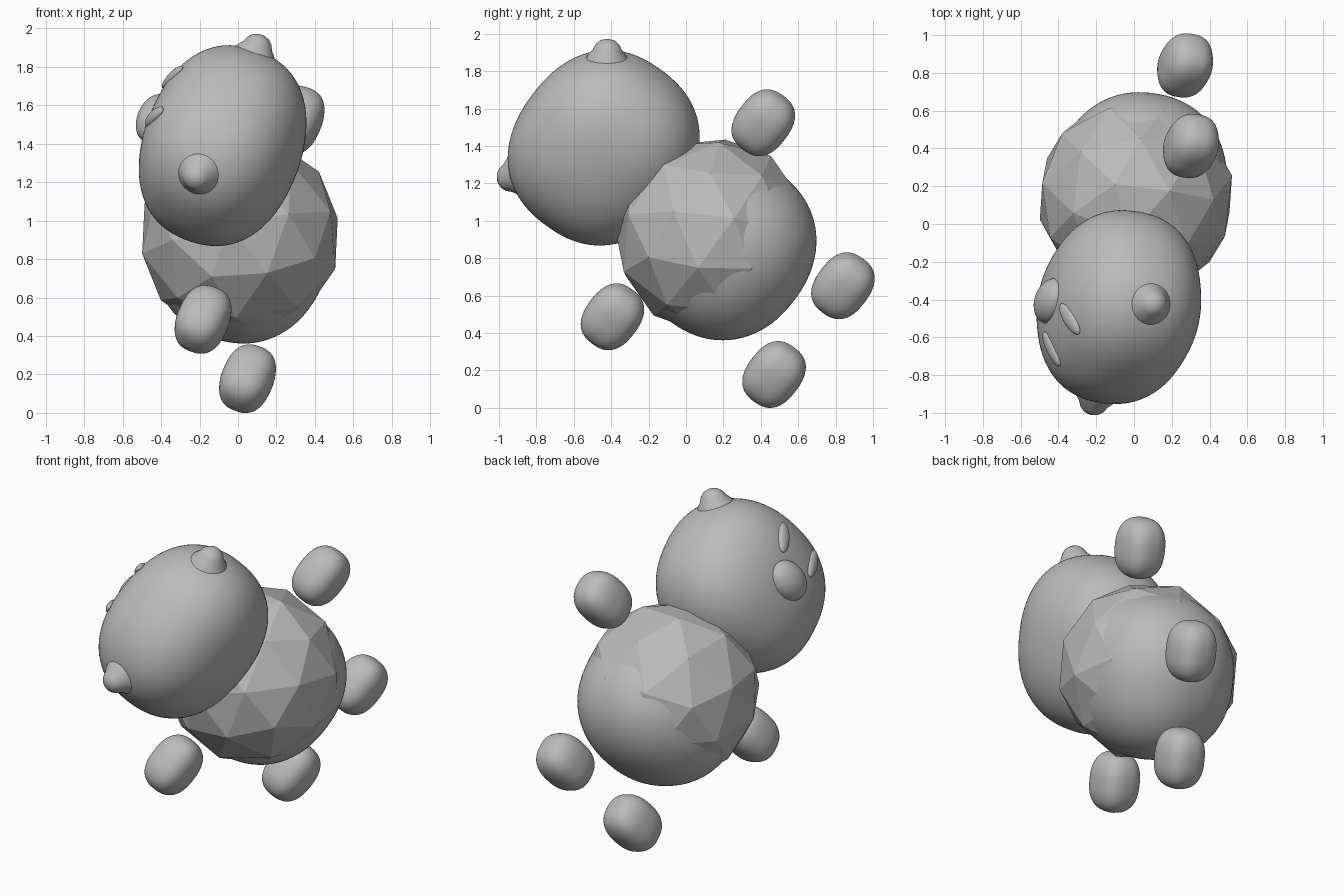
import bpy, bmesh
from mathutils import Vector, Matrix

cube = bpy.data.objects.get("Cube")
if cube:
    bpy.data.objects.remove(cube)

clay = bpy.data.materials.new("grey_clay")
clay.use_nodes = True
clay.diffuse_color = (0.5, 0.5, 0.5, 1)
clay.node_tree.nodes["Principled BSDF"].inputs["Base Color"].default_value = (0.5, 0.5, 0.5, 1)

# Tumbling figure's own axes: x = its left, y = its back, z = its crown
LEFT = Vector((-0.345, -0.575, -0.74)).normalized()
CROWN = Vector((0.08, -0.80, 0.59))
CROWN = (CROWN - LEFT * CROWN.dot(LEFT)).normalized()
POSE = Matrix((LEFT, CROWN.cross(LEFT), CROWN)).transposed()
HEAD = Vector((-0.08, -0.44, 1.39))


def finish(name, bm, centre, rot, smooth=True):
    bmesh.ops.recalc_face_normals(bm, faces=bm.faces)
    mesh = bpy.data.meshes.new(name)
    bm.to_mesh(mesh)
    bm.free()
    mesh.materials.append(clay)
    for f in mesh.polygons:
        f.use_smooth = smooth
    ob = bpy.data.objects.new(name, mesh)
    ob.matrix_world = Matrix.Translation(centre) @ rot.to_4x4()
    bpy.context.collection.objects.link(ob)
    return ob


def blob(name, centre, size, power=2.0, rot=POSE):
    """Rounded form between an ellipsoid (power 2) and a soft box."""
    bm = bmesh.new()
    bmesh.ops.create_icosphere(bm, subdivisions=5, radius=1)
    for v in bm.verts:
        v.co /= sum(abs(c) ** power for c in v.co) ** (1 / power)
        v.co = Vector(c * s for c, s in zip(v.co, size))
    return finish(name, bm, centre, rot)


def lathe(name, profile, centre, rot):
    """Spin (radius, height) points around the local z axis."""
    bm = bmesh.new()
    verts = [bm.verts.new((r, 0, h)) for r, h in profile]
    edges = [bm.edges.new(pair) for pair in zip(verts, verts[1:])]
    bmesh.ops.spin(bm, geom=verts + edges, axis=(0, 0, 1), cent=(0, 0, 0),
                   angle=6.283185, steps=24)
    bmesh.ops.remove_doubles(bm, verts=bm.verts, dist=0.0005)
    return finish(name, bm, centre, rot)


def aim(direction):
    """Pose-space rotation whose z axis points along a direction."""
    return POSE @ Vector(direction).to_track_quat('Z', 'Y').to_matrix()


# Head and muzzle
blob("head", HEAD, (0.52, 0.405, 0.475), 2.3)
blob("muzzle", HEAD + POSE @ Vector((0, -0.385, 0.03)), (0.14, 0.085, 0.11))

# Body with a faceted shell around the chest
blob("body", Vector((0.03, 0.205, 0.86)), (0.49, 0.45, 0.47), 2.2)
shell = bmesh.new()
bmesh.ops.create_icosphere(shell, subdivisions=2, radius=0.53)
finish("faceted_shell", shell, Vector((0.01, 0.14, 0.92)), POSE, smooth=False)

# Paired parts
EAR = [(0.13, 0.46), (0.105, 0.52), (0.08, 0.55), (0.065, 0.58),
       (0.045, 0.6), (0.02, 0.61), (0, 0.612)]
LIMB = (0.18, 0.133, 0.145)
for side, word in ((1, "left"), (-1, "right")):
    lathe(word + "_ear", EAR, HEAD, aim((side * 0.83, 0, 0.55)))
    normal = Vector((side * 0.34, -2.1, 0.86)).normalized()
    across = normal.cross(Vector((side * 0.15, 0, 1))).normalized()
    eye_rot = POSE @ Matrix((across, -normal, across.cross(-normal))).transposed()
    blob(word + "_eye", HEAD + POSE @ Vector((side * 0.138, -0.35, 0.24)),
         (0.042, 0.025, 0.105), 2.0, eye_rot)
    blob(word + "_hand", Vector((0.06, 0.01, 1.005)) + LEFT * side * 0.70, LIMB, 2.5)
    blob(word + "_foot", Vector((0.16, 0.655, 0.415)) + LEFT * side * 0.32, LIMB, 2.5)
